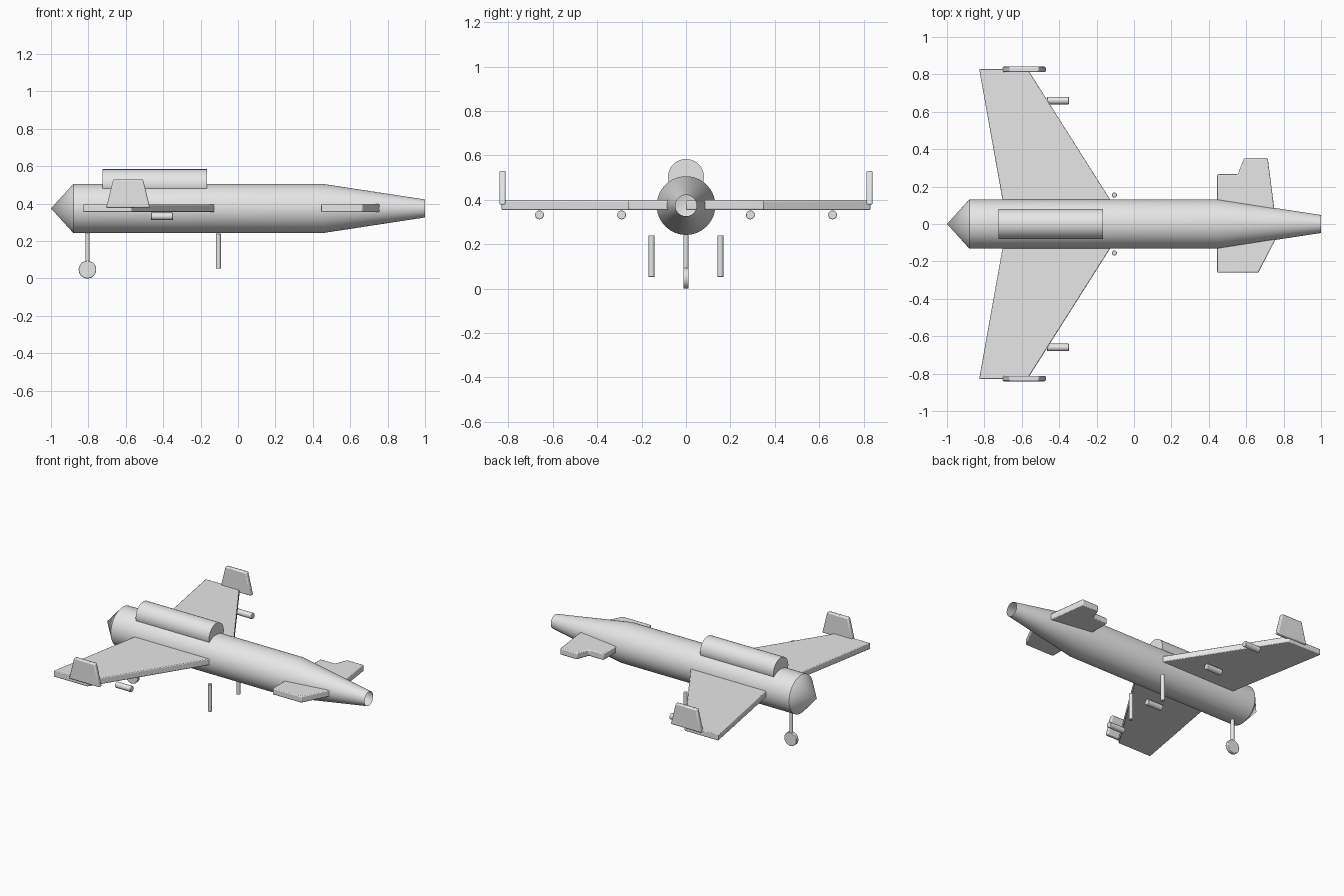
import bpy, bmesh, math
from mathutils import Vector

if "Cube" in bpy.data.objects:
    bpy.data.objects.remove(bpy.data.objects["Cube"])

grey = bpy.data.materials.new("light grey")
grey.diffuse_color = (0.8, 0.8, 0.8, 1)
grey.use_nodes = True
grey.node_tree.nodes["Principled BSDF"].inputs["Base Color"].default_value = grey.diffuse_color


def finish(name, bm, bevel=0.0, recalc=True):
    """Turn a bmesh into a named object with crisp edges."""
    if recalc:
        bmesh.ops.recalc_face_normals(bm, faces=bm.faces)
    me = bpy.data.meshes.new(name)
    bm.to_mesh(me)
    bm.free()
    me.materials.append(grey)
    ob = bpy.data.objects.new(name, me)
    bpy.context.collection.objects.link(ob)
    if bevel:
        m = ob.modifiers.new("edge bevel", 'BEVEL')
        m.width, m.segments = bevel, 2
    bpy.ops.object.select_all(action='DESELECT')
    ob.select_set(True)
    bpy.context.view_layer.objects.active = ob
    bpy.ops.object.shade_smooth_by_angle(angle=math.radians(25))
    return ob


def plate(name, outline, depth, bevel):
    """Closed prism: outline of 3D points extruded by depth."""
    bm = bmesh.new()
    f = bm.faces.new([bm.verts.new(p) for p in outline])
    ext = bmesh.ops.extrude_face_region(bm, geom=[f])
    moved = [v for v in ext["geom"] if isinstance(v, bmesh.types.BMVert)]
    if not f.is_valid or len(bm.faces) < len(outline) + 2:
        bm.faces.new([v for v in bm.verts if v not in moved])
    bmesh.ops.translate(bm, verts=moved, vec=depth)
    return finish(name, bm, bevel)


def rod(name, a, b, r, n=24, bevel=0.003):
    """Capped cylinder from a to b."""
    a, b = Vector(a), Vector(b)
    axis = b - a
    bm = bmesh.new()
    bmesh.ops.create_cone(bm, cap_ends=True, segments=n, radius1=r, radius2=r,
                          depth=axis.length)
    bm.transform(axis.to_track_quat('Z', 'Y').to_matrix().to_4x4())
    bmesh.ops.translate(bm, verts=bm.verts, vec=(a + b) / 2)
    ob = finish(name, bm, bevel)
    if bevel:
        ob.modifiers["edge bevel"].angle_limit = math.radians(50)
    return ob


# Fuselage: revolved profile, pointed tail and open nose
ZC, N = 0.374, 64
bm = bmesh.new()
tip = bm.verts.new((-1, 0, ZC))
rings = []
for x, r in [(-0.88, 0.132), (0.45, 0.132), (1.0, 0.048)]:
    rings.append([bm.verts.new((x, r * math.cos(2 * math.pi * i / N),
                                ZC + r * math.sin(2 * math.pi * i / N)))
                  for i in range(N)])
for i in range(N):
    j = (i + 1) % N
    bm.faces.new((tip, rings[0][j], rings[0][i]))
    for p, q in zip(rings, rings[1:]):
        bm.faces.new((p[i], p[j], q[j], q[i]))
finish("fuselage", bm)

# Dorsal drum sunk into the back
rod("dorsal_drum", (-0.725, 0, 0.503), (-0.165, 0, 0.503), 0.081, 48, 0)

for s, side in ((1, "left"), (-1, "right")):
    # Swept wing
    wing = [(-0.828, 0.83), (-0.57, 0.83), (-0.13, 0.135), (-0.10, 0.085), (-0.695, 0.085)]
    plate(side + "_wing", [(x, s * y, 0.354) for x, y in wing], (0, 0, 0.042), 0.005)
    # Wingtip fin
    fin = [(-0.705, 0.378), (-0.47, 0.378), (-0.508, 0.53), (-0.667, 0.53)]
    plate(side + "_wingtip_fin", [(x, s * 0.812, z) for x, z in fin], (0, s * 0.029, 0), 0.007)
    # Underwing pods
    for y, place in ((0.29, "inner"), (0.66, "outer")):
        rod(f"{side}_{place}_pod", (-0.465, s * y, 0.332), (-0.348, s * y, 0.332), 0.02)
    # Main gear leg
    rod(side + "_gear_leg", (-0.105, s * 0.155, 0.052), (-0.105, s * 0.155, 0.24), 0.0135)

# Uneven foreplanes
left = [(0.445, 0), (0.76, 0), (0.749, 0.09), (0.715, 0.352), (0.588, 0.352),
        (0.555, 0.266), (0.445, 0.266)]
right = [(0.445, -0.06), (0.768, -0.06), (0.665, -0.26), (0.445, -0.26)]
plate("left_foreplane", [(x, y, 0.354) for x, y in left], (0, 0, 0.044), 0.006)
plate("right_foreplane", [(x, y, 0.354) for x, y in right], (0, 0, 0.044), 0.006)

# Tail gear leg and wheel
rod("tail_gear_leg", (-0.805, 0, 0.09), (-0.805, 0, 0.245), 0.0115)
rod("tail_wheel", (-0.805, -0.012, 0.047), (-0.805, 0.012, 0.047), 0.047, 32)
